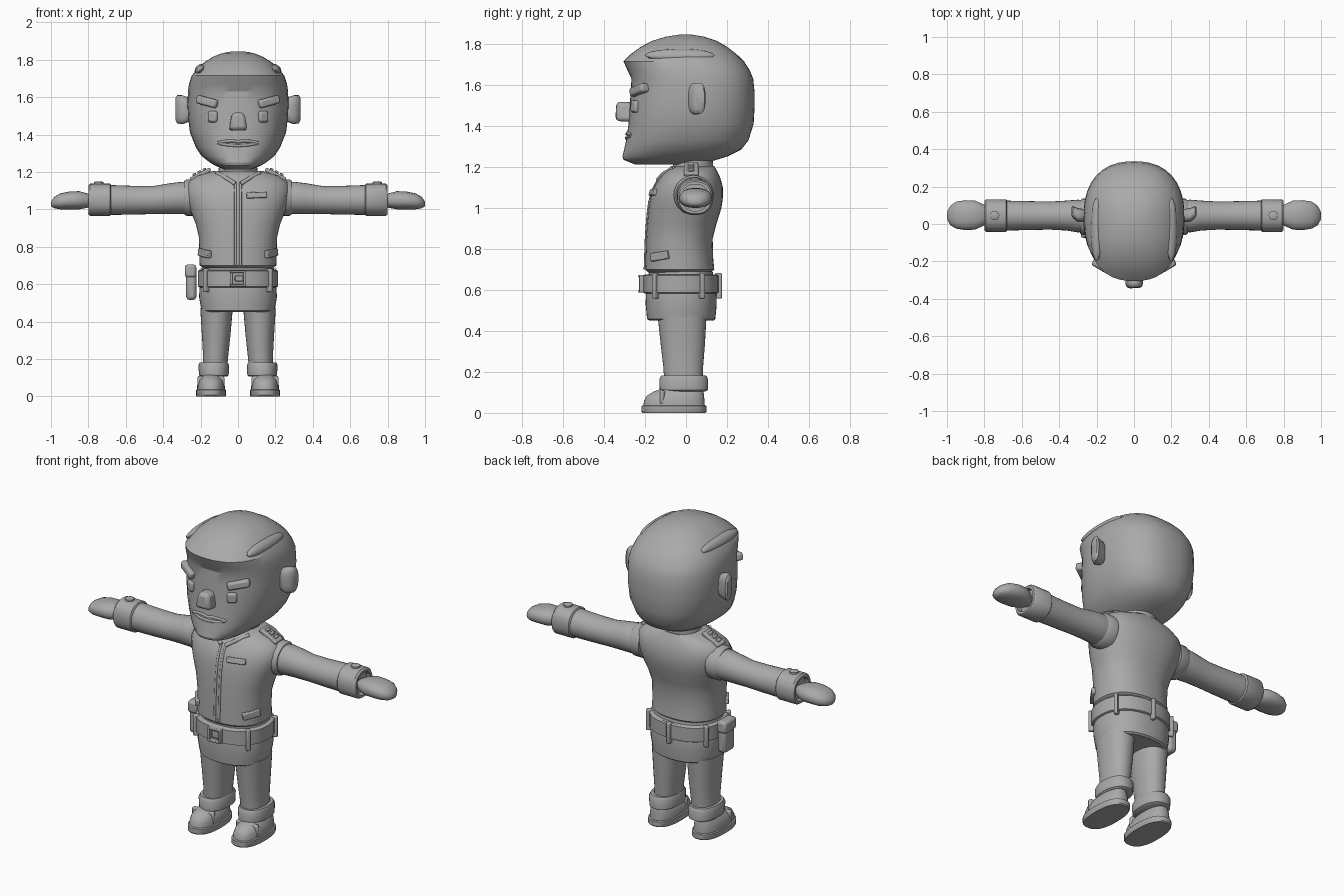
import bpy, bmesh
from math import cos, sin, pi, radians
from mathutils import Vector, Matrix
from mathutils.bvhtree import BVHTree

cube = bpy.data.objects.get("Cube")
if cube:
    bpy.data.objects.remove(cube, do_unlink=True)

grey = bpy.data.materials.new("plain grey")
grey.use_nodes = True
grey.diffuse_color = (0.4, 0.4, 0.4, 1)
grey.node_tree.nodes["Principled BSDF"].inputs["Base Color"].default_value = (0.4, 0.4, 0.4, 1)


def finish(name, bm, mirror=False, bevel=0, angle=35):
    bmesh.ops.recalc_face_normals(bm, faces=bm.faces)
    me = bpy.data.meshes.new(name)
    bm.to_mesh(me)
    bm.free()
    me.materials.append(grey)
    ob = bpy.data.objects.new(name, me)
    bpy.context.collection.objects.link(ob)
    bpy.ops.object.select_all(action='DESELECT')
    ob.select_set(True)
    bpy.context.view_layer.objects.active = ob
    bpy.ops.object.shade_smooth_by_angle(angle=radians(angle))
    if bevel:
        mod = ob.modifiers.new("rounded edges", 'BEVEL')
        mod.width, mod.segments = bevel, 2
    if mirror:
        ob.modifiers.new("mirror", 'MIRROR')
    return ob


def loft(name, rings, axis='Z', power=2.0, segs=32, **kw):
    """Rings are (position, low u, high u, low v, high v) along the axis."""
    bm = bmesh.new()
    loops = []
    for t, u0, u1, v0, v1 in rings:
        loop = []
        for i in range(segs):
            a = 2 * pi * i / segs
            c, s = cos(a), sin(a)
            k = (abs(c) ** power + abs(s) ** power) ** (-1 / power)
            u = (u0 + u1) / 2 + (u1 - u0) / 2 * c * k
            v = (v0 + v1) / 2 + (v1 - v0) / 2 * s * k
            loop.append(bm.verts.new((u, v, t) if axis == 'Z' else (t, u, v)))
        loops.append(loop)
    for a, b in zip(loops, loops[1:]):
        for i in range(segs):
            j = (i + 1) % segs
            bm.faces.new((a[i], a[j], b[j], b[i]))
    bm.faces.new(loops[0])
    bm.faces.new(loops[-1])
    return finish(name, bm, **kw)


def wide(rows):
    """Rows of (z, half width, front y, back y), symmetric about x = 0."""
    return [(z, -w, w, f, b) for z, w, f, b in rows]


def tree(ob):
    me = ob.data
    return BVHTree.FromPolygons([v.co for v in me.vertices],
                                [p.vertices[:] for p in me.polygons])


def box(name, matrix, size, taper=1, **kw):
    bm = bmesh.new()
    bmesh.ops.create_cube(bm, size=1)
    for v in bm.verts:
        if v.co.y > 0:
            v.co.x *= taper
        v.co = matrix @ (v.co * Vector(size))
    return finish(name, bm, **kw)


def plate(name, surface, x, z, size, tilt=0, around=None, **kw):
    """Box lying on a surface, found from the front or from an angle around z."""
    if around is None:
        start, way = Vector((x, -1, z)), Vector((0, 1, 0))
    else:
        out = Vector((sin(radians(around)), -cos(radians(around)), 0))
        start, way = Vector((x, -0.03, z)) + out, -out
    hit, n, _, _ = surface.ray_cast(start, way)
    if n.dot(way) > 0:
        n = -n
    up = (Vector((0, 0, 1)) - n * n.z).normalized()
    m = Matrix((up.cross(n), up, n)).transposed().to_4x4()
    m = Matrix.Translation(hit) @ m @ Matrix.Rotation(radians(tilt), 4, 'Z')
    return box(name, m, size, **kw)


def bead(name, surface, path, radius, mirror=False):
    """Rounded strip laid on the front of a surface through (x, z) points."""
    cu = bpy.data.curves.new(name, 'CURVE')
    cu.dimensions, cu.bevel_depth, cu.bevel_resolution = '3D', radius, 2
    cu.use_fill_caps = True
    sp = cu.splines.new('POLY')
    sp.points.add(len(path) - 1)
    for p, (x, z) in zip(sp.points, path):
        p.co = (*surface.ray_cast(Vector((x, -1, z)), Vector((0, 1, 0)))[0], 1)
    cu.materials.append(grey)
    ob = bpy.data.objects.new(name, cu)
    bpy.context.collection.objects.link(ob)
    if mirror:
        ob.modifiers.new("mirror", 'MIRROR')


# Head with overhanging fringe
head = loft("head", wide([
    (1.212, .07, -.25, .08), (1.235, .125, -.305, .15), (1.25, .15, -.31, .20),
    (1.285, .195, -.302, .27), (1.33, .225, -.292, .305), (1.41, .257, -.28, .33),
    (1.5, .268, -.275, .335), (1.56, .27, -.27, .335), (1.63, .268, -.266, .328),
    (1.67, .262, -.285, .312), (1.715, .247, -.305, .283), (1.75, .22, -.27, .247),
    (1.785, .182, -.222, .202), (1.815, .135, -.165, .15), (1.835, .085, -.1, .09),
    (1.845, .03, -.035, .03)]), power=2.4, segs=40, angle=28)
skin = tree(head)

# Face
plate("eye", skin, .135, 1.495, (.055, .06, .03), mirror=True, bevel=.012)
plate("eyebrow", skin, .163, 1.575, (.125, .045, .05), tilt=13, mirror=True, bevel=.012)
plate("nose", skin, 0, 1.468, (.1, .095, .13), taper=.65, bevel=.02)
bead("upper_lip", skin, [(-.11, 1.355), (-.06, 1.365), (-.025, 1.366), (0, 1.36),
                         (.025, 1.366), (.06, 1.365), (.11, 1.355)], .008)
bead("lower_lip", skin, [(-.1, 1.352), (-.05, 1.343), (0, 1.34), (.05, 1.343), (.1, 1.352)], .008)
loft("ear", [(.25, .02, .07, 1.48, 1.57), (.27, .01, .08, 1.465, 1.6),
             (.30, .01, .085, 1.455, 1.61), (.325, .03, .095, 1.46, 1.61),
             (.335, .045, .09, 1.48, 1.595)], axis='X', power=2.8, mirror=True, angle=45)

# Swept hair ridges
for side in (-1, 1):
    start = Vector((side * .2, -.03, 1.745))
    m = Matrix.Translation(start) @ Matrix.Rotation(side * radians(42), 4, 'Y')
    bm = bmesh.new()
    bmesh.ops.create_uvsphere(bm, u_segments=20, v_segments=10, radius=1)
    for v in bm.verts:
        v.co = m @ (v.co * Vector((.035, .17, .028)))
    finish("side_hair_ridge", bm)

# Neck and jacket
loft("neck", wide([(1.13, .11, -.07, .135), (1.26, .1, -.06, .13)]))
torso = loft("jacket", wide([
    (.685, .185, -.185, .12), (.7, .205, -.2, .138), (.75, .206, -.198, .133),
    (.85, .209, -.195, .13), (.92, .225, -.19, .148), (1, .257, -.183, .173),
    (1.05, .272, -.174, .18), (1.1, .28, -.158, .18), (1.145, .268, -.13, .168),
    (1.18, .22, -.1, .152), (1.205, .13, -.07, .137)]), power=2.3, segs=40, angle=45)
cloth = tree(torso)
for x in (-.014, .014):
    bead("front_placket_edge", cloth, [(x, .7 + .0545 * i) for i in range(9)], .007)
bead("collar_edge", cloth, [(.014, 1.135), (.06, 1.165), (.115, 1.195)], .012, mirror=True)
plate("chest_pocket_flap", cloth, .1, 1.075, (.11, .032, .024), tilt=2, bevel=.005)
plate("lower_pocket_flap", cloth, .178, .765, (.1, .04, .026), tilt=8, mirror=True, bevel=.005)

# Shoulder tabs with studs
tab = Matrix.Translation((.2, .025, 1.187)) @ Matrix.Rotation(radians(27), 4, 'Y')
box("shoulder_tab", tab, (.12, .07, .022), mirror=True, bevel=.006)
for x in (-.03, 0, .03):
    box("shoulder_stud", tab @ Matrix.Translation((x, 0, .012)), (.02, .03, .018),
        mirror=True, bevel=.004)

# Arms
def arm_part(name, rows, power=2.0):
    """Rows of (x, low y, high y, low z, high z)."""
    loft(name, rows, axis='X', power=power, mirror=True, segs=28, angle=40)

arm_part("armhole_band", [(.22, -.06, .135, .965, 1.16), (.275, -.06, .135, .965, 1.16),
                          (.29, -.05, .125, .975, 1.15)])
arm_part("sleeve", [(.25, -.04, .125, .975, 1.14), (.3, -.045, .13, .975, 1.147),
                    (.36, -.035, .125, .975, 1.14), (.45, -.03, .12, .975, 1.125),
                    (.55, -.032, .122, .972, 1.125), (.69, -.035, .125, .97, 1.13)])
arm_part("sleeve_cuff", [(.678, -.035, .125, .972, 1.128), (.684, -.042, .132, .965, 1.137),
                         (.79, -.042, .132, .965, 1.137), (.8, -.034, .124, .972, 1.128),
                         (.8, -.02, .11, .985, 1.115), (.77, -.02, .11, .985, 1.115)], 2.3)
arm_part("hand", [(.775, .01, .08, 1.02, 1.07), (.805, -.01, .105, 1.008, 1.085),
                  (.85, -.03, .125, 1, 1.097), (.9, -.033, .127, 1, 1.095),
                  (.95, -.025, .12, 1, 1.085), (.98, -.008, .1, 1.005, 1.068),
                  (.995, .015, .075, 1.012, 1.05), (1, .03, .06, 1.02, 1.04)], 2.3)
loft("cuff_button", [(1.13, .72, .77, .02, .07), (1.145, .72, .77, .02, .07),
                     (1.15, .73, .76, .03, .06)], segs=16, mirror=True)

# Hips, belt and loops
loft("hips", wide([(.45, .185, -.178, .133), (.458, .195, -.19, .143), (.53, .208, -.197, .15),
                   (.6, .205, -.195, .148), (.69, .19, -.18, .13)]), power=2.3)
belt = loft("belt", wide([(.583, .205, -.2, .15), (.588, .215, -.21, .158),
                          (.67, .215, -.21, .158), (.676, .205, -.2, .15)]), power=2.3)
leather = tree(belt)
for angle in (55, 120):
    plate("belt_loop", leather, 0, .62, (.022, .125, .034), around=angle, mirror=True, bevel=.006)
plate("back_belt_loop", leather, 0, .62, (.022, .125, .034), around=180, bevel=.006)

# Buckle frame and prong
for z in (.594, .666):
    plate("buckle_bar", leather, 0, z, (.085, .014, .04), bevel=.004)
for x in (-.036, .036):
    plate("buckle_side", leather, x, .63, (.014, .085, .04), bevel=.004)
plate("buckle_prong", leather, .005, .63, (.045, .03, .03), bevel=.004)

# Belt pouch on the right hip
pouch = Matrix.Translation((-.25, -.02, .61))
box("belt_pouch", pouch, (.055, .1, .19), bevel=.018)
box("pouch_flap", pouch @ Matrix.Translation((-.004, 0, .06)), (.06, .11, .07), bevel=.014)

# Legs and shoes
loft("trouser_leg", [(.13, .06, .19, -.105, .08), (.22, .052, .187, -.11, .083),
                     (.33, .04, .193, -.123, .092), (.47, .028, .202, -.138, .1)],
     mirror=True, power=2.2)
loft("trouser_cuff", [(.105, .06, .2, -.115, .095), (.112, .05, .208, -.128, .107),
                      (.165, .047, .212, -.13, .108), (.182, .055, .204, -.12, .098),
                      (.182, .07, .18, -.1, .07)], mirror=True, power=2.3)
loft("shoe_sole", [(0, .067, .222, -.212, .095), (.006, .064, .225, -.217, .1),
                   (.034, .064, .225, -.217, .1), (.037, .07, .219, -.21, .094)],
     mirror=True, power=2.5)
loft("shoe_upper", [(.03, .07, .219, -.208, .092), (.06, .071, .218, -.205, .09),
                    (.085, .077, .212, -.19, .088), (.105, .09, .2, -.155, .085),
                    (.12, .1, .19, -.11, .08)], mirror=True, power=2.4, angle=45)
bead_box = Matrix.Translation((.145, -.115, .075))
box("shoe_strap", bead_box, (.15, .025, .07), taper=.9, mirror=True, bevel=.01)
